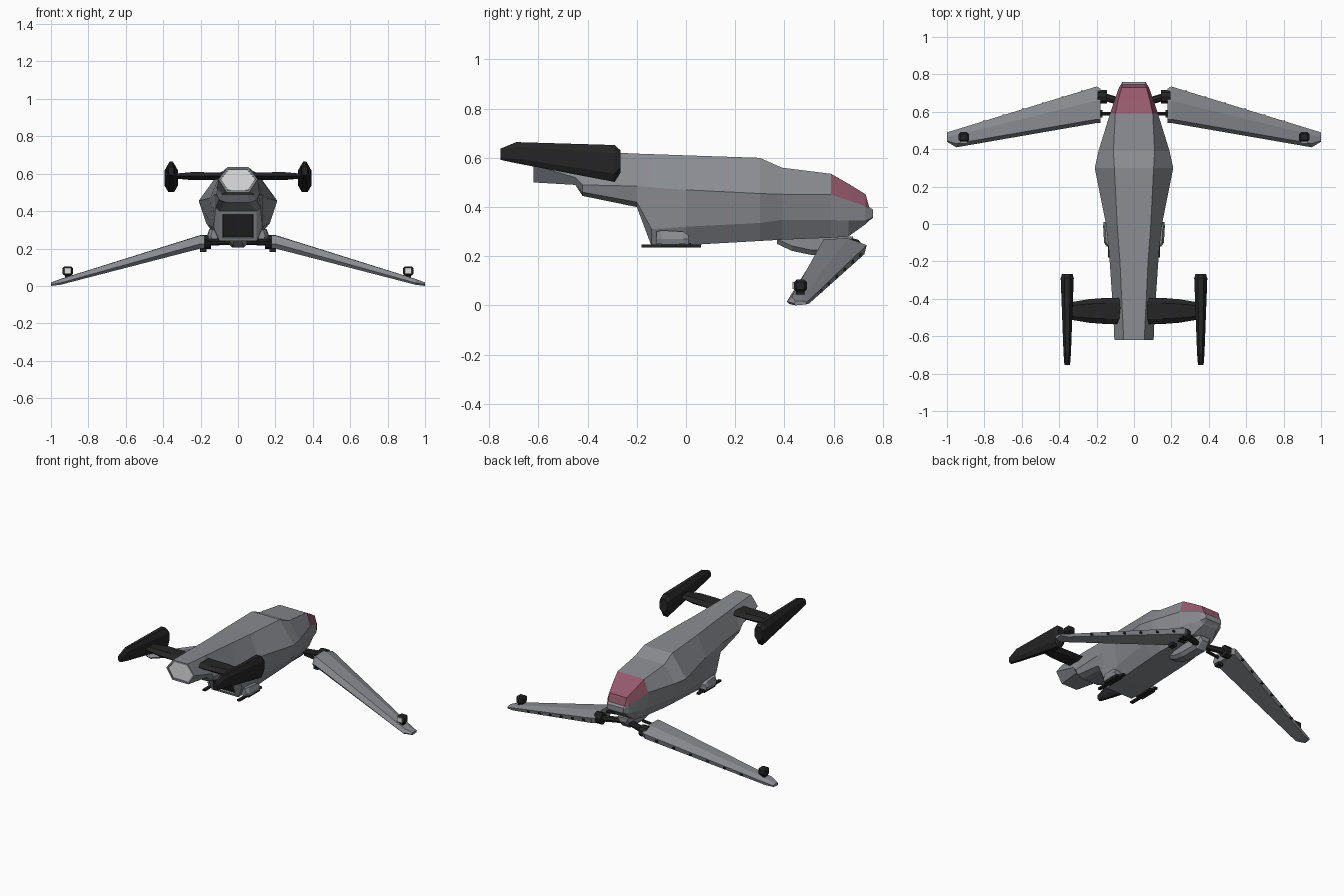
import bpy, bmesh
from mathutils import Vector, Matrix

old = bpy.data.objects.get("Cube")
if old:
    bpy.data.objects.remove(old)


def material(name, rgb):
    m = bpy.data.materials.new(name)
    m.use_nodes = True
    m.diffuse_color = (*rgb, 1)
    m.node_tree.nodes["Principled BSDF"].inputs["Base Color"].default_value = (*rgb, 1)
    return m


GREY = material("hull grey", (0.25, 0.26, 0.28))
BLACK = material("matt black", (0.018, 0.018, 0.019))
MAROON = material("canopy maroon", (0.30, 0.10, 0.15))
LIGHT = material("light panel", (0.75, 0.75, 0.75))


def finish(name, bm, mats):
    bmesh.ops.recalc_face_normals(bm, faces=bm.faces[:])
    me = bpy.data.meshes.new(name)
    bm.to_mesh(me)
    bm.free()
    for m in mats:
        me.materials.append(m)
    ob = bpy.data.objects.new(name, me)
    bpy.context.collection.objects.link(ob)
    return ob


def loft(rings):
    """Skin a list of equal-length point rings and cap both ends."""
    bm = bmesh.new()
    vs = [[bm.verts.new(p) for p in r] for r in rings]
    n = len(vs[0])
    for a, b in zip(vs, vs[1:]):
        for i in range(n):
            j = (i + 1) % n
            bm.faces.new((a[i], a[j], b[j], b[i]))
    bm.faces.new(vs[0])
    bm.faces.new(vs[-1])
    bmesh.ops.recalc_face_normals(bm, faces=bm.faces[:])
    return bm


def box(name, centre, size, mat, bevel=0.0):
    bm = bmesh.new()
    bmesh.ops.create_cube(bm, size=1, matrix=Matrix.LocRotScale(centre, None, Vector(size)))
    if bevel:
        bmesh.ops.bevel(bm, geom=bm.edges[:], offset=bevel, segments=1, affect='EDGES')
    return finish(name, bm, [mat])


def rod(name, a, b, r, mat, sides=8):
    a, b = Vector(a), Vector(b)
    rot = (b - a).to_track_quat('Z', 'Y')
    bm = bmesh.new()
    bmesh.ops.create_cone(bm, cap_ends=True, segments=sides, radius1=r, radius2=r,
                          depth=(b - a).length, matrix=Matrix.LocRotScale((a + b) / 2, rot, None))
    return finish(name, bm, [mat])


# Fuselage: y, then half width and height of roof edge, chine, lower chine, belly edge
HULL = [
    (-.62, (.055, .635), (.105, .57), (.06, .50), (.03, .50)),
    (-.45, (.063, .628), (.112, .52), (.085, .49), (.05, .49)),
    (-.42, (.065, .627), (.115, .49), (.10, .46), (.06, .445)),
    (-.20, (.075, .617), (.13, .485), (.12, .42), (.10, .40)),
    (-.14, (.08, .615), (.135, .48), (.13, .31), (.10, .24)),
    (.00, (.09, .61), (.15, .47), (.14, .32), (.105, .245)),
    (.30, (.105, .60), (.21, .455), (.17, .335), (.11, .262)),
    (.39, (.11, .56), (.19, .452), (.165, .348), (.11, .267)),
    (.59, (.10, .535), (.128, .45), (.125, .347), (.09, .275)),
    (.66, (.085, .495), (.105, .427), (.103, .345), (.075, .28)),
    (.73, (.066, .452), (.08, .403), (.08, .345), (.05, .33)),
    (.745, (.062, .40), (.07, .392), (.07, .35), (.05, .345)),
    (.76, (.06, .39), (.062, .385), (.06, .36), (.05, .355)),
]
rings = []
for y, *half in HULL:
    rings.append([(x, y, z) for x, z in half] + [(-x, y, z) for x, z in reversed(half)])
bm = loft(rings)
for f in bm.faces:
    c = f.calc_center_median()
    if .59 < c.y < .742 and c.z > .405:
        f.material_index = 2
tail = min(bm.faces, key=lambda f: f.calc_center_median().y)
bay = min(bm.faces, key=lambda f: (f.calc_center_median() - Vector((0, -.17, .32))).length)
for face, margin, depth, index in ((tail, .012, -.006, 3), (bay, .026, -.01, 1)):
    bmesh.ops.inset_region(bm, faces=[face], thickness=margin)
    bmesh.ops.inset_region(bm, faces=[face], thickness=0.001, depth=depth)
    face.material_index = index
finish("fuselage", bm, [GREY, BLACK, MAROON, LIGHT])

# Fairing under the nose that carries the wing hinges
bm = loft([[(x * w, y, z) for x, z in ((1, .28), (1, low + .02), (.6, low), (-.6, low), (-1, low + .02), (-1, .28))]
           for y, w, low in ((.37, .03, .25), (.43, .045, .222), (.51, .05, .205), (.64, .05, .205), (.68, .035, .25))])
finish("nose_fairing", bm, [GREY])


def fin_ring(x, y, w, low, high):
    b = (high - low) * .22
    half = [(w * .45, high), (w, high - b), (w, low + b), (w * .45, low)]
    return [(x + u, y, z) for u, z in half] + [(x - u, y, z) for u, z in reversed(half)]


def wing_ring(x, profile):
    return [(x, y, z) for y, z in profile]


for s, side in ((1, "left"), (-1, "right")):
    # Drooping wing
    root = ((.54, .225), (.56, .27), (.66, .272), (.735, .245), (.725, .208), (.56, .20))
    tip = ((.41, .016), (.43, .036), (.475, .037), (.505, .026), (.50, .007), (.42, .006))
    end = ((.44, .008), (.445, .017), (.47, .018), (.49, .013), (.488, .004), (.445, 0))
    bm = loft([wing_ring(s * .18, [(.55 + (y - .55) * .94, z) for y, z in root]),
               wing_ring(s * .20, root), wing_ring(s * .95, tip), wing_ring(s, end)])
    finish(side + "_wing", bm, [GREY])

    # Studs along the wing edge
    for i in range(6):
        t = .1 + i * .14
        p = Vector((s * .2, .73, .226)).lerp(Vector((s * .95, .502, .016)), t)
        box(side + "_wing_stud", p, (.016, .014, .012), BLACK)

    # Wing tip lamp
    box(side + "_lamp_housing", (s * .91, .465, .08), (.056, .052, .05), BLACK, .01)
    box(side + "_lamp_foot", (s * .91, .465, .05), (.03, .035, .03), BLACK)
    box(side + "_lamp_lens", (s * .91, .437, .081), (.036, .006, .03), LIGHT)

    # Wing hinge and actuator
    rod(side + "_hinge_drum", (s * .145, .68, .235), (s * .195, .68, .235), .038, BLACK, 10)
    rod(side + "_hinge_arm", (s * .03, .64, .24), (s * .16, .68, .235), .02, BLACK)
    rod(side + "_actuator", (s * .09, .59, .25), (s * .19, .59, .24), .01, BLACK)
    box(side + "_hinge_bracket", (s * .185, .59, .19), (.035, .04, .02), BLACK)

    # Belly pod with its rail
    bm = loft([[(s * x, y, z) for x, z in ((.11, .25), (.16 - d, .25), (.165 - d, .27), (.155 - d, top), (.11, top))]
               for y, d, top in ((-.12, .02, .30), (-.10, .005, .305), (-.01, 0, .30), (.01, .003, .285))])
    finish(side + "_belly_pod", bm, [GREY])
    box(side + "_pod_rail", (s * .13, -.06, .241), (.02, .24, .012), BLACK)
    box(side + "_rail_mount", (s * .13, -.04, .245), (.045, .12, .016), BLACK)

    # Tail boom: flat lens-shaped bar
    bm = loft([[(s * x, -.465 + y * c, .587 + z * h) for y, z in
                ((1, 0), (.6, 1), (-.6, 1), (-1, 0), (-.6, -1), (.6, -1))]
               for x, c, h in ((.05, .07, .018), (.15, .07, .02), (.24, .063, .022), (.35, .045, .012))])
    finish(side + "_tail_boom", bm, [BLACK])

    # Upright tail fin
    bm = loft([fin_ring(s * .357, *p) for p in
               ((-.755, .015, .592, .637), (-.69, .02, .578, .664), (-.29, .035, .502, .652), (-.266, .028, .54, .63))])
    finish(side + "_tail_fin", bm, [BLACK])
